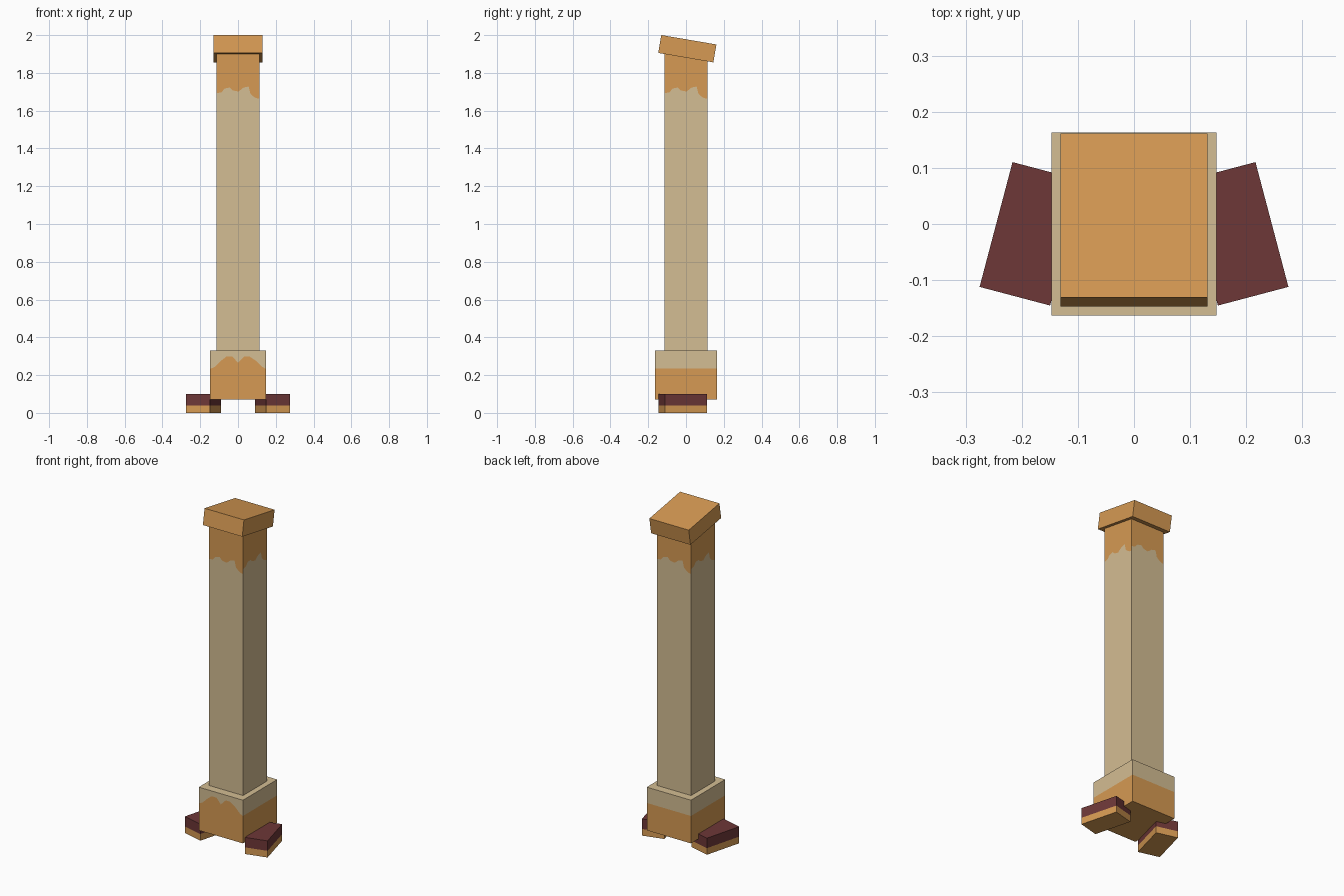
import bpy, bmesh, math
from mathutils import Vector

cube = bpy.data.objects.get("Cube")
if cube:
    bpy.data.objects.remove(cube, do_unlink=True)


def material(name, srgb):
    col = [((c / 255 + 0.055) / 1.055) ** 2.4 for c in srgb] + [1.0]
    m = bpy.data.materials.new(name)
    m.use_nodes = True
    m.diffuse_color = col
    bsdf = m.node_tree.nodes["Principled BSDF"]
    bsdf.inputs["Base Color"].default_value = col
    bsdf.inputs["Roughness"].default_value = 0.9
    return m


ORANGE = material("warm orange", (214, 154, 83))
TAN = material("pale tan", (212, 189, 147))
MAROON = material("dark maroon", (109, 55, 55))


def painted_box(name, half, z0, z1, lines, lower, upper):
    """Box whose sides (front, right, back, left) are cut in two colours.
    Each line lists (t, z) points, t from -1 to 1 across the side."""
    hx, hy = half
    corners = [Vector(c) for c in ((-hx, -hy, 0), (hx, -hy, 0), (hx, hy, 0), (-hx, hy, 0))]
    bm = bmesh.new()

    def face(points, mat):
        bm.faces.new([bm.verts.new(p) for p in points]).material_index = mat

    def at(p, z):
        return Vector((p.x, p.y, z))

    for i, line in enumerate(lines):
        a, b = corners[i], corners[(i + 1) % 4]
        cut = [at(a.lerp(b, (t + 1) / 2), z) for t, z in line]
        face([at(a, z0), at(b, z0)] + cut[::-1], 0)
        face(cut + [at(b, z1), at(a, z1)], 1)
    face([at(c, z0) for c in reversed(corners)], 0)
    face([at(c, z1) for c in corners], 1)
    bmesh.ops.remove_doubles(bm, verts=bm.verts, dist=1e-5)
    mesh = bpy.data.meshes.new(name)
    bm.to_mesh(mesh)
    bm.free()
    mesh.materials.append(lower)
    mesh.materials.append(upper)
    obj = bpy.data.objects.new(name, mesh)
    bpy.context.collection.objects.link(obj)
    return obj


def flat(z):
    return [(-1, z), (1, z)]


# Tall square column, same ragged paint edge on every side
ragged = [(-1, 1.693), (-0.78, 1.697), (-0.62, 1.717), (-0.38, 1.723),
          (-0.24, 1.707), (0.02, 1.701), (0.26, 1.722), (0.50, 1.728),
          (0.58, 1.69), (0.72, 1.675), (0.84, 1.667), (1, 1.663)]
painted_box("column", (0.113, 0.113), 0.3, 1.92, [ragged] * 4, TAN, ORANGE)

# Base block, scalloped paint edge on the front only
scallop = [(-1, 0.233), (-0.84, 0.243), (-0.6, 0.277), (-0.42, 0.298),
           (-0.2, 0.298), (0, 0.265), (0.22, 0.298), (0.42, 0.298),
           (0.65, 0.275), (0.85, 0.246), (1, 0.233)]
painted_box("base_block", (0.147, 0.163), 0.07, 0.33,
            [scallop] + [flat(0.235)] * 3, ORANGE, TAN)

# Splayed feet with an orange sole
for side, sign in (("left", 1), ("right", -1)):
    foot = painted_box(side + "_foot", (0.065, 0.115), 0, 0.1, [flat(0.04)] * 4, ORANGE, MAROON)
    foot.location = (sign * 0.183, -0.0175, 0)
    foot.rotation_euler.z = sign * math.radians(14.8)

# Tilted cap
bpy.ops.mesh.primitive_cube_add(size=1, location=(0, 0.007, 1.928),
                                rotation=(math.radians(-9.7), 0, 0))
cap = bpy.context.object
cap.name = "tilted_cap"
cap.scale = (0.262, 0.296, 0.096)
cap.data.materials.append(ORANGE)
